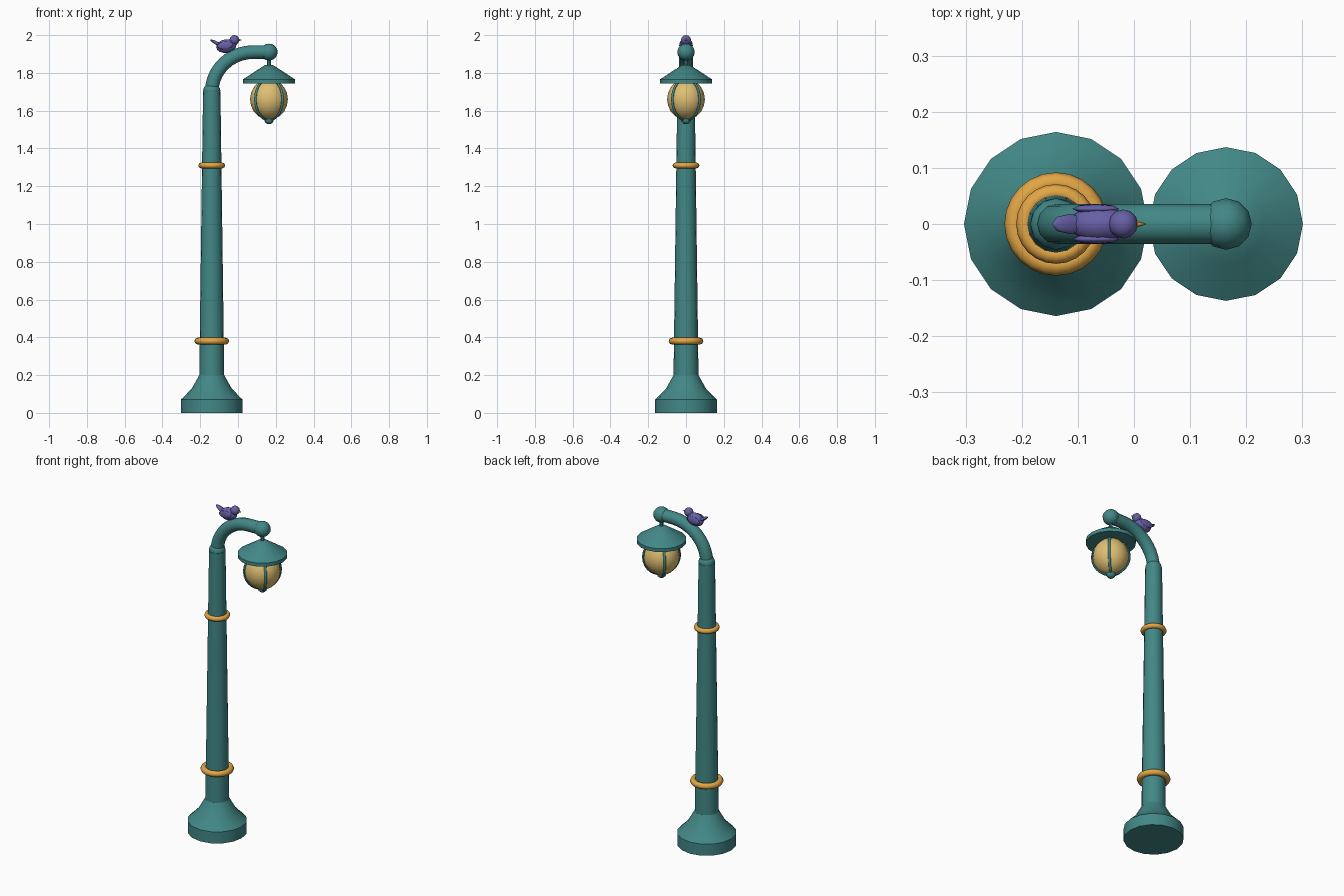
import bpy, bmesh, math
from mathutils import Vector

if "Cube" in bpy.data.objects:
    bpy.data.objects.remove(bpy.data.objects["Cube"])

POST_X, LAMP_X = -0.139, 0.164


def material(name, rgb):
    m = bpy.data.materials.new(name)
    m.diffuse_color = (*rgb, 1)
    m.use_nodes = True
    m.node_tree.nodes["Principled BSDF"].inputs["Base Color"].default_value = m.diffuse_color
    return m


TEAL = material("teal_paint", (0.054, 0.245, 0.24))
GOLD = material("gold", (0.76, 0.38, 0.06))
GLASS = material("warm_glass", (0.74, 0.52, 0.17))
PURPLE = material("purple_feathers", (0.138, 0.117, 0.39))


def finish(ob, name, mat, angle=35):
    ob.name = ob.data.name = name
    ob.data.materials.clear()
    ob.data.materials.append(mat)
    bpy.ops.object.select_all(action='DESELECT')
    ob.select_set(True)
    bpy.context.view_layer.objects.active = ob
    bpy.ops.object.shade_smooth_by_angle(angle=math.radians(angle))
    return ob


def lathe(name, x, profile, mat, sides=16):
    """Revolve (radius, z) points around a vertical axis at x and cap both ends."""
    bm = bmesh.new()
    rings = [[bm.verts.new((x + r * math.cos(2 * math.pi * i / sides),
                            r * math.sin(2 * math.pi * i / sides), z))
              for i in range(sides)] for r, z in profile]
    for a, b in zip(rings, rings[1:]):
        for i in range(sides):
            j = (i + 1) % sides
            bm.faces.new((a[i], a[j], b[j], b[i]))
    bm.faces.new(rings[0][::-1])
    bm.faces.new(rings[-1])
    bmesh.ops.recalc_face_normals(bm, faces=bm.faces)
    me = bpy.data.meshes.new(name)
    bm.to_mesh(me)
    bm.free()
    ob = bpy.data.objects.new(name, me)
    bpy.context.collection.objects.link(ob)
    return finish(ob, name, mat)


def ball(name, loc, size, mat, seg=12, rings=8, tilt=0):
    bpy.ops.mesh.primitive_uv_sphere_add(segments=seg, ring_count=rings, radius=1,
                                         location=loc, rotation=(0, math.radians(tilt), 0))
    ob = bpy.context.object
    ob.scale = size
    return finish(ob, name, mat, 60)


def tube(name, points, radius, mat, res):
    cu = bpy.data.curves.new(name, 'CURVE')
    cu.dimensions = '3D'
    cu.bevel_depth = radius
    cu.bevel_resolution = res
    cu.use_fill_caps = True
    sp = cu.splines.new('POLY')
    sp.points.add(len(points) - 1)
    for p, co in zip(sp.points, points):
        p.co = (*co, 1)
    ob = bpy.data.objects.new(name, cu)
    bpy.context.collection.objects.link(ob)
    bpy.ops.object.select_all(action='DESELECT')
    ob.select_set(True)
    bpy.context.view_layer.objects.active = ob
    bpy.ops.object.convert(target='MESH')
    return finish(bpy.context.object, name, mat, 60)


# Post: flared foot and tapered column
lathe("base", POST_X, [(0.164, 0), (0.164, 0.07), (0.145, 0.088), (0.105, 0.13), (0.066, 0.2)], TEAL)
lathe("column", POST_X, [(0.066, 0.19), (0.064, 0.36), (0.046, 1.70)], TEAL)

# Gold collars
for name, z, major, minor in (("lower_collar", 0.38, 0.074, 0.018),
                              ("upper_collar", 1.31, 0.056, 0.015)):
    bpy.ops.mesh.primitive_torus_add(location=(POST_X, 0, z), major_radius=major, minor_radius=minor,
                                     major_segments=24, minor_segments=8)
    finish(bpy.context.object, name, GOLD, 60)

# Curved arm with a ball at each end
ball("column_top_ball", (POST_X, 0, 1.705), (0.046, 0.046, 0.04), TEAL)
arc = [(0.08 - 0.219 * math.cos(a), 0, 1.70 + 0.21 * math.sin(a))
       for a in (math.pi / 2 * i / 10 for i in range(11))]
tube("arm", arc + [(LAMP_X, 0, 1.91)], 0.036, TEAL, 4)
ball("arm_end_ball", (LAMP_X, 0, 1.91), (0.046, 0.046, 0.045), TEAL)

# Lantern: hanger, shade, globe, ribs and finial
lathe("hanger", LAMP_X, [(0.01, 1.82), (0.01, 1.89)], TEAL, 8)
lathe("lamp_shade", LAMP_X, [(0.137, 1.745), (0.137, 1.766), (0.07, 1.81), (0.02, 1.842)], TEAL)
ball("globe", (LAMP_X, 0, 1.66), (0.1, 0.1, 0.108), GLASS, 16, 10)
for k in range(4):
    az = math.radians(45 + 90 * k)
    pts = []
    for i in range(11):
        t = math.radians(60 - 14.5 * i)
        r = 0.102 * math.cos(t)
        pts.append((LAMP_X + r * math.cos(az), r * math.sin(az), 1.66 + 0.11 * math.sin(t)))
    tube(f"globe_rib_{k + 1}", pts, 0.007, TEAL, 1)
ball("finial", (LAMP_X, 0, 1.55), (0.026, 0.026, 0.022), TEAL, 10, 6)

# Bird perched on the arm, facing +x
ball("bird_body", (-0.062, 0, 1.942), (0.054, 0.033, 0.036), PURPLE, tilt=-8)
ball("bird_head", (-0.019, 0, 1.974), (0.026, 0.026, 0.026), PURPLE)
ball("bird_tail", (-0.114, 0, 1.958), (0.037, 0.018, 0.009), PURPLE, 8, 6, tilt=28)
for side, y in (("left", 0.027), ("right", -0.027)):
    ball(f"bird_{side}_wing", (-0.068, y, 1.946), (0.042, 0.009, 0.022), PURPLE, 8, 6, tilt=-5)
bpy.ops.mesh.primitive_cone_add(vertices=6, radius1=0.009, radius2=0, depth=0.025,
                                location=(0.0105, 0, 1.974), rotation=(0, math.pi / 2, 0))
finish(bpy.context.object, "bird_beak", GOLD)
